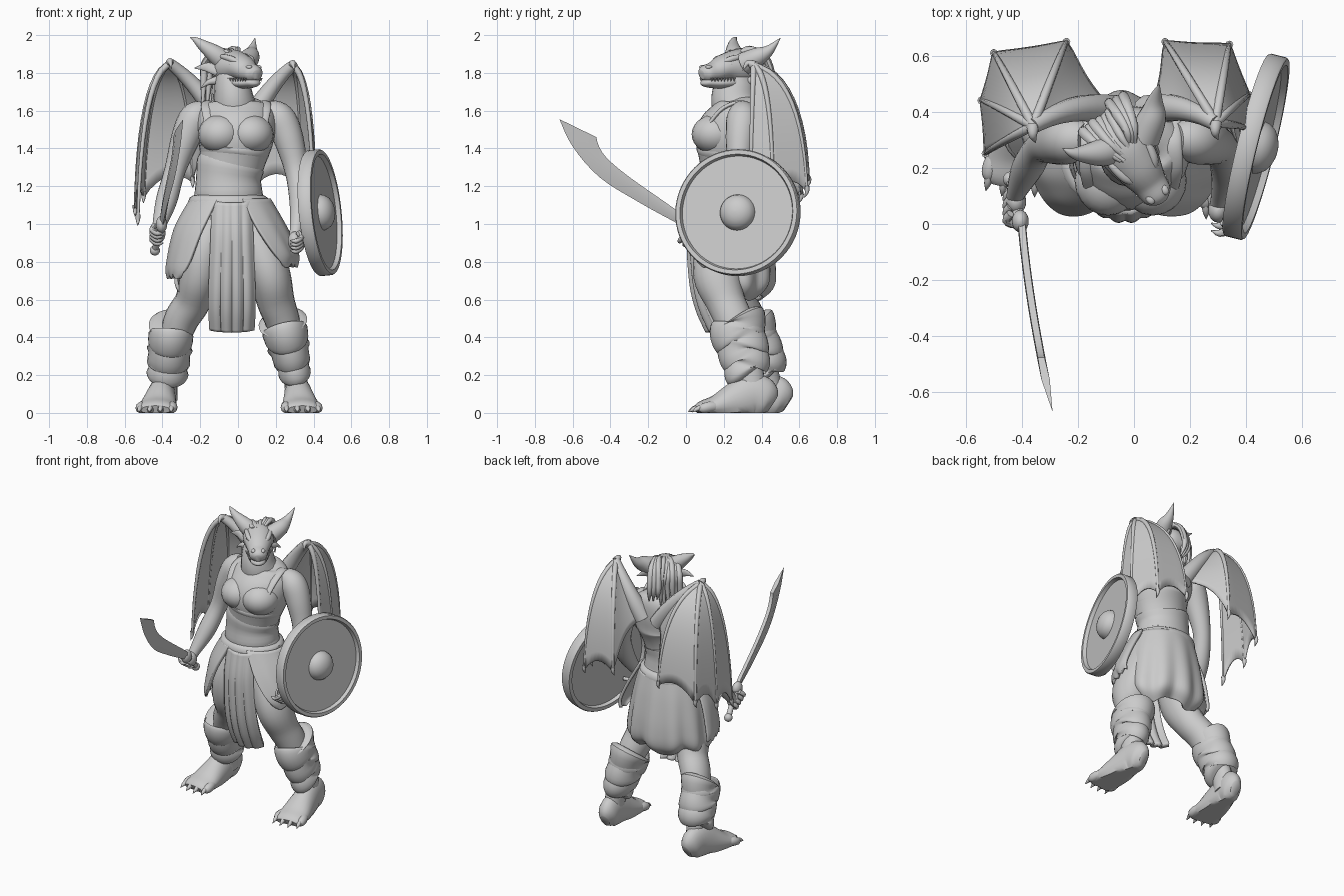
import bpy, bmesh, math, random
from mathutils import Vector, Matrix

random.seed(4)
cube = bpy.data.objects.get("Cube")
if cube:
    bpy.data.objects.remove(cube, do_unlink=True)
grey = bpy.data.materials.new("plain grey")
grey.use_nodes = True
grey.diffuse_color = (.6, .6, .6, 1)
grey.node_tree.nodes["Principled BSDF"].inputs["Base Color"].default_value = grey.diffuse_color
parts = []
X, Y, Z = Vector((1, 0, 0)), Vector((0, 1, 0)), Vector((0, 0, 1))

def turn(n):
    return [math.tau * k / n for k in range(n)]

def skin(name, rings, closed=True, thick=0, mat=Matrix()):
    """Join equal rows of points with quads; nothing goes below the floor."""
    bm = bmesh.new()
    rows = []
    for ring in rings:
        points = [mat @ Vector(p) for p in ring]
        rows.append([bm.verts.new((p.x, p.y, max(p.z, 0))) for p in points])
    n = len(rows[0])
    for a, b in zip(rows, rows[1:]):
        for i in range(n if closed else n - 1):
            j = (i + 1) % n
            bm.faces.new((a[i], a[j], b[j], b[i]))
    if closed:
        bm.faces.new(rows[0])
        bm.faces.new(rows[-1])
    bmesh.ops.recalc_face_normals(bm, faces=bm.faces)
    mesh = bpy.data.meshes.new(name)
    bm.to_mesh(mesh)
    bm.free()
    mesh.materials.append(grey)
    ob = bpy.data.objects.new(name, mesh)
    bpy.context.collection.objects.link(ob)
    if thick:
        mod = ob.modifiers.new("thickness", "SOLIDIFY")
        mod.thickness, mod.offset = thick, 0
    parts.append(ob)

def smooth_path(rows, steps):
    """Catmull-Rom samples through rows of numbers."""
    pts = [rows[0], *rows, rows[-1]]
    out = []
    for a, b, c, d in zip(pts, pts[1:], pts[2:], pts[3:]):
        for t in [k / steps for k in range(steps)]:
            out.append([q + t / 2 * (r - p + t * (2 * p - 5 * q + 4 * r - s + t * (3 * (q - r) + s - p)))
                        for p, q, r, s in zip(a, b, c, d)])
    return out + [list(rows[-1])]

def sweep(name, rows, ref=Y, seg=20, steps=5, mat=Matrix()):
    """Tube through (x, y, z, radius[, second radius])."""
    rows = smooth_path([r if len(r) == 5 else (*r, r[3]) for r in rows], steps)
    rings = []
    for i, row in enumerate(rows):
        t = Vector(rows[min(i + 1, len(rows) - 1)][:3]) - Vector(rows[max(i - 1, 0)][:3])
        side = ref.cross(t).normalized()
        other = t.cross(side).normalized()
        ru, rv = max(row[3], .001), max(row[4], .001)
        rings.append([Vector(row[:3]) + side * ru * math.cos(a) + other * rv * math.sin(a) for a in turn(seg)])
    skin(name, rings, mat=mat)

def ball(name, loc, size, mat=Matrix()):
    lats = [.02 + (math.pi - .04) * k / 14 for k in range(15)]
    place = mat @ Matrix.Translation(loc) @ Matrix.Diagonal((*size, 1))
    skin(name, [[(math.sin(u) * math.cos(v), math.sin(u) * math.sin(v), math.cos(u)) for v in turn(20)] for u in lats], mat=place)

def cloth(name, start, end, drop, folds, depth, trim=0):
    """Cloth hanging round the hips; drop rows are (z, x radius, y radius)."""
    drop = smooth_path(drop, 6)
    grid = []
    for k, (z, rx, ry) in enumerate(drop):
        t = k / (len(drop) - 1)
        row = []
        for u in [i / 48 for i in range(49)]:
            a = math.radians(start + (end - start) * u * (1 - trim * t))
            w = 1 + depth * t * math.cos(u * math.tau * folds)
            row.append((-.045 + rx * w * math.cos(a), .23 + ry * w * math.sin(a), z + .3 * depth * t * math.sin(u * 19)))
        grid.append(row)
    skin(name, grid, closed=False, thick=.02)

# Torso, chest, neck
sweep("torso", [(-.05, .23, 1.02, .19, .16), (-.05, .23, 1.12, .19, .16), (-.05, .23, 1.23, .165, .14),
                (-.03, .225, 1.34, .175, .155), (-.01, .235, 1.46, .2, .185), (-.01, .275, 1.56, .21, .155),
                (-.01, .3, 1.63, .17, .12), (-.01, .3, 1.67, .09, .08)], seg=32)
for s in (-1, 1):
    ball("bust", (-.012 + s * .08, .155, 1.475), (.12, .125, .105))
    sweep("vest_strap", [(-.01 + s * .14, .13, 1.54, .012, .03), (-.01 + s * .155, .2, 1.615, .012, .03),
                         (-.01 + s * .15, .3, 1.64, .012, .03), (-.01 + s * .15, .4, 1.56, .012, .03)], ref=X)
sweep("neck", [(-.01, .29, 1.56, .14, .13), (-.02, .255, 1.65, .108, .122), (-.03, .26, 1.74, .094, .108),
               (-.03, .27, 1.8, .08, .09)])
# Bodice hem, belly guard and belt
sweep("bodice_hem", [(-.025, .225, 1.36, .165, .14), (-.025, .225, 1.37, .18, .16),
                     (-.02, .225, 1.4, .19, .17), (-.02, .225, 1.42, .175, .15)], seg=32, steps=2)
sweep("belly_guard", [(-.05, .23, 1.15, .17, .15), (-.05, .228, 1.16, .18, .158), (-.05, .228, 1.24, .172, .15),
                      (-.04, .228, 1.31, .18, .156), (-.035, .23, 1.33, .165, .14)], seg=32, steps=3)
sweep("belt", [(-.05, .23, 1.08, .18, .16), (-.05, .23, 1.09, .212, .184), (-.05, .23, 1.14, .207, .178),
               (-.05, .23, 1.155, .17, .15)], seg=32, steps=2)

# Skirt, hip flaps, front panel
cloth("back_skirt", -10, 190, [(1.12, .2, .17), (.98, .235, .2), (.8, .265, .225), (.68, .27, .22), (.62, .22, .16)], 6, .07)
cloth("right_hip_flap", 165, 252, [(1.13, .2, .17), (.97, .285, .22), (.78, .325, .24), (.72, .32, .22)], 1, .03, .4)
cloth("left_hip_flap", 15, -72, [(1.13, .21, .17), (.97, .3, .22), (.84, .355, .24), (.78, .35, .22)], 1, .03, .4)
panel = []
for z, y, w in smooth_path([(1.11, .05, .1), (.93, .022, .105), (.7, .035, .115), (.55, .07, .118), (.43, .125, .112)], 6):
    panel.append([(-.032 + w * u, y + .012 * math.cos(u * 13) * (1.3 - z) + .04 * u * u, z + .012 * u * u)
                  for u in [k / 20 - 1 for k in range(41)]])
skin("front_panel", panel, closed=False, thick=.03)

# Legs
sweep("left_leg", [(.05, .23, 1.02, .12, .13), (.12, .19, .86, .12, .14), (.17, .17, .72, .11, .13),
                   (.2, .21, .59, .1, .105), (.24, .26, .47, .09, .1), (.3, .33, .22, .065, .08), (.31, .36, .07, .06, .07)])
sweep("right_leg", [(-.12, .23, 1.02, .12, .13), (-.18, .2, .86, .115, .14), (-.205, .21, .72, .105, .13),
                    (-.24, .27, .59, .095, .105), (-.31, .33, .47, .09, .1), (-.37, .41, .22, .06, .08),
                    (-.38, .44, .07, .06, .07)])

def wrapping(name, top, bottom):
    """Bunched leg wrapping with uneven rolls."""
    rows = []
    for t in [k / 26 for k in range(27)]:
        x, y, z, rx, ry = [a + (b - a) * t for a, b in zip(top, bottom)]
        puff = .98 + .035 * math.sin(t * 27 + 1) + .02 * math.sin(t * 43) + .05 * math.sin(t * math.pi)
        puff *= .8 if t in (0, 1) else 1
        rows.append((x, y + .008 * math.sin(t * 19), z, rx * puff, ry * puff))
    sweep(name, rows, steps=2, seg=28)

wrapping("left_wrapping", (.235, .265, .49, .128, .152), (.305, .33, .19, .08, .108))
wrapping("right_wrapping", (-.35, .33, .47, .118, .14), (-.375, .43, .19, .106, .108))

def foot(name, heel, angle):
    mat = Matrix.Translation(heel) @ Matrix.Rotation(angle, 4, "Z")
    sweep(name, [(0, .005, .05, .03, .05), (0, -.03, .07, .062, .1), (0, -.1, .09, .07, .115), (0, -.2, .06, .085, .1),
                 (0, -.3, .035, .1, .06), (0, -.37, .025, .1, .04), (0, -.4, .015, .08, .025)], ref=Z, mat=mat)
    for i in range(4):
        x = (i - 1.5) * .053
        reach = -.405 + .012 * abs(i - 1.5)
        sweep("toe", [(x * .8, -.28, .035, .025), (x, reach + .05, .032, .03), (x * 1.05, reach + .01, .022, .026),
                      (x * 1.08, reach - .01, .015, .008)], ref=Z, seg=10, steps=3, mat=mat)
        sweep("toe_claw", [(x * 1.03, reach + .01, .03, .016), (x * 1.07, reach - .02, .02, .012),
                           (x * 1.1, reach - .045, .004, .001)], ref=Z, seg=8, steps=3, mat=mat)

foot("left_foot", (.305, .455, 0), .09)
foot("right_foot", (-.385, .535, 0), -.13)

# Arms and hands
sweep("right_arm", [(-.17, .3, 1.6, .06), (-.225, .3, 1.56, .085), (-.275, .29, 1.46, .078), (-.335, .27, 1.28, .056),
                    (-.38, .2, 1.12, .056), (-.42, .11, .98, .034), (-.42, .08, .94, .03)])
sweep("left_arm", [(.15, .3, 1.6, .06), (.215, .3, 1.56, .085), (.265, .29, 1.46, .08), (.31, .27, 1.28, .062),
                   (.33, .2, 1.12, .058), (.31, .11, .98, .036), (.3, .07, .92, .03)])
for name, hand, s in (("right", Vector((-.42, .08, .95)), -1), ("left", Vector((.3, .05, .91)), 1)):
    ball(name + "_palm", hand, (.036, .045, .05))
    for i in range(4):
        p = hand + Vector((0, .035 - .026 * i, -.02 + .018 * i))
        sweep(name + "_finger", [(*(p + Vector((s * .02, 0, .01))), .015), (*(p + Vector((s * .035, -.025, -.015))), .015),
                                 (*(p + Vector((s * .005, -.04, -.035))), .013), (*(p + Vector((-s * .025, -.03, -.03))), .002)],
              seg=8, steps=3, ref=Z)

# Head, turned towards its left
head = Matrix.Translation((-.03, .27, 1.8)) @ Matrix.Rotation(.6, 4, "Z")
sweep("skull", [(0, .13, .01, .03), (0, .08, .02, .085), (0, 0, .03, .1, .095), (0, -.08, .028, .086, .072),
                (0, -.15, .005, .064, .054), (0, -.205, -.004, .053, .044), (0, -.228, -.01, .025)], ref=Z, mat=head)
sweep("jaw", [(0, .05, -.04, .07, .05), (0, -.06, -.05, .074, .036), (0, -.15, -.056, .057, .026),
              (0, -.205, -.05, .04, .022), (0, -.219, -.045, .012)], ref=Z, mat=head)
for s in (-1, 1):
    ball("eye", (s * .068, -.085, .045), (.014, .02, .012), head)
    sweep("brow", [(s * .035, -.13, .05, .008), (s * .06, -.09, .07, .017), (s * .075, -.03, .085, .014),
                   (s * .08, .02, .09, .004)], ref=Z, seg=10, mat=head)
    ball("nostril_ridge", (s * .03, -.2, .03), (.015, .02, .012), head)
    sweep("ear", [(s * .08, .02, .01, .03, .02), (s * .125, .05, .03, .025, .01), (s * .18, .09, .025, .002)], mat=head)
    sweep("cheek_spike", [(s * .07, .03, -.04, .025), (s * .11, .06, -.05, .015), (s * .14, .09, -.08, .002)], mat=head)
    for i in range(8):
        x, y = s * (.077 - .0036 * i), -.07 - i * .018
        sweep("tooth", [(x, y, -.028, .007), (x * .97, y, -.046, .001)], seg=6, steps=1, mat=head)
sweep("right_horn", [(-.05, .275, 1.84, .06), (-.115, .255, 1.895, .05), (-.185, .25, 1.945, .03),
                     (-.225, .255, 1.975, .015), (-.255, .27, 1.99, .001)])
sweep("left_horn", [(.035, .31, 1.85, .06), (.065, .38, 1.885, .05), (.075, .44, 1.92, .028), (.09, .5, 1.985, .001)], ref=X)
# Hair locks swept back
for i in range(9):
    x = (i - 4) * .016
    j = random.uniform(-.03, .02)
    sweep("hair_lock", [(x * .6, -.01 + j, .11, .008), (x + j / 2, .05, .12 + j / 2, .016), (x * 1.4, .125, .07 + j, .02),
                        (x * 1.6 - j / 2, .15 + j, -.04, .018), (x * 1.6, .13, -.15 + j * 2, .004)], ref=X, seg=8, mat=head)

# Wings: fingers fanned from the wrist, with skin stretched between
def wing(name, wrist, root, tips):
    wrist, root = Vector(wrist), Vector(root)
    curves = [(wrist, Vector(((wrist.x + root.x) / 2, .44, 1.74)), root)]
    for tip in map(Vector, tips):
        mid = wrist.lerp(tip, .88)
        curves.append((wrist, Vector((mid.x, mid.y + .01, wrist.z - .06)), tip))

    def at(c, t):
        return c[0] * (1 - t) ** 2 + c[1] * 2 * t * (1 - t) + c[2] * t * t

    columns = []
    for k, (a, b) in enumerate(zip(curves, curves[1:])):
        for u in [i / 8 for i in range(9 if b is curves[-1] else 8)]:
            reach = 1 - (.4 if k == 0 else .24) * u * (1 - u)
            columns.append([at(a, t * reach).lerp(at(b, t * reach), u) for t in [.02 + .98 * j / 16 for j in range(17)]])
    skin(name + "_membrane", columns, closed=False, thick=.012)
    for c in curves:
        r0, r1 = (.028, .06) if c is curves[0] else (.018, .008)
        sweep(name + "_bone", [(*at(c, j / 6), r0 + (r1 - r0) * j / 6) for j in range(7)], seg=10, steps=2)
    for c in curves[1:]:
        d = (c[2] - c[1]).normalized()
        sweep(name + "_tip_claw", [(*(c[2] - d * .03), .014), (*c[2], .011), (*(c[2] + d * .03 - Y * .015), .001)], seg=8)
    sweep(name + "_thumb_claw", [(*wrist, .025), (*(wrist + Vector((0, -.035, .01))), .015),
                                 (*(wrist + Vector((.01, -.06, -.03))), .001)], ref=X, seg=10)

wing("right_wing", (-.36, .35, 1.85), (-.07, .4, 1.52),
     [(-.24, .65, 1.22), (-.5, .61, 1.14), (-.545, .44, 1.07), (-.53, .25, 1.02)])
wing("left_wing", (.29, .36, 1.84), (.05, .4, 1.52),
     [(.11, .65, 1.22), (.34, .64, 1.17), (.41, .46, 1.13), (.4, .34, 1.1)])

# Round shield with raised rim and boss
place = Matrix.Translation((.435, .275, 1.06)) @ Vector((.965, -.24, .1)).to_track_quat("Z", "Y").to_matrix().to_4x4()
profile = [(.002, -.01), (.3, -.01), (.305, -.035), (.33, -.035), (.335, -.028), (.335, .028), (.33, .035), (.308, .035),
           (.3, .012), (.095, .012), (.09, .03), (.075, .052), (.05, .068), (.025, .076), (.002, .078)]
skin("shield", [[(r * math.cos(a), r * math.sin(a), h) for a in turn(64)] for r, h in profile], mat=place)
sweep("shield_grip", [(.375, .04, .95, .012), (.34, .03, .93, .014), (.3, .04, .91, .014), (.32, .09, .89, .014),
                      (.395, .13, .9, .012)], ref=Z, seg=10)

# Curved sword
lower = smooth_path([(.02, .965), (-.04, 1), (-.24, 1.11), (-.455, 1.245), (-.6, 1.41), (-.67, 1.555)], 4)
upper = smooth_path([(.0, 1.03), (-.06, 1.08), (-.295, 1.245), (-.415, 1.345), (-.46, 1.41), (-.475, 1.46)], 4)

def blade_point(a, b, u, off):
    y, z = a[0] + (b[0] - a[0]) * u, a[1] + (b[1] - a[1]) * u
    return (-.405 + .115 * (max(.1 - y, 0) / .77) ** 1.5 + off, y, z)

skin("sword_blade", [[blade_point(a, b, u, off) for u, off in ((0, 0), (.6, .015), (1, .012), (1, -.012), (.6, -.015))]
                     for a, b in zip(lower, upper)])
sweep("sword_grip", [(-.405, .0, 1.005, .022), (-.42, .08, .94, .018), (-.437, .15, .87, .018)], ref=X)
ball("sword_pommel", (-.44, .16, .86), (.027, .027, .027))
ball("sword_guard", (-.405, .01, .998), (.03, .04, .045))

# Smooth shading with crisp edges
for ob in bpy.context.selected_objects:
    ob.select_set(False)
for ob in parts:
    ob.select_set(True)
bpy.context.view_layer.objects.active = parts[0]
bpy.ops.object.shade_smooth_by_angle(angle=math.radians(45))
